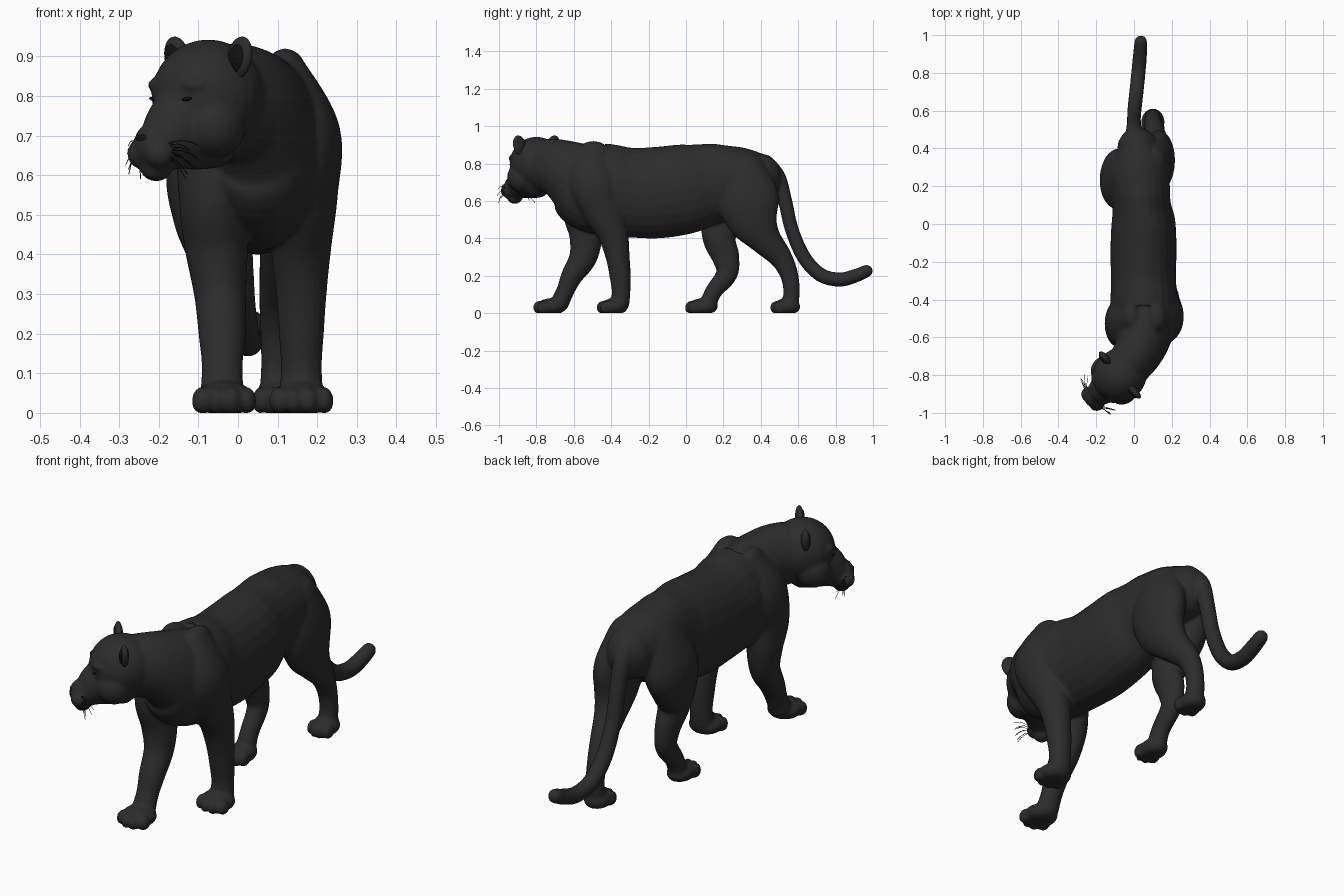
import bpy, bmesh, math, random
from mathutils import Vector, Matrix

cube = bpy.data.objects.get("Cube")
if cube:
    bpy.data.objects.remove(cube, do_unlink=True)
random.seed(4)
IDENT = Matrix.Identity(4)
# The head is turned towards the animal's right
HEAD = Matrix.Translation((-0.075, -0.8, 0.8)) @ Matrix.Rotation(-0.85, 4, 'Z')


def material(name, value):
    mat = bpy.data.materials.new(name)
    mat.use_nodes = True
    colour = (value, value, value, 1)
    mat.diffuse_color = colour
    shader = mat.node_tree.nodes["Principled BSDF"]
    shader.inputs["Base Color"].default_value = colour
    shader.inputs["Roughness"].default_value = 0.8
    return mat


FUR = material("black fur", 0.025)
DARK = material("deep black", 0.006)


def spline(pts, steps=6):
    """Smooth path through rows of x, y, z, half width, half depth."""
    out = []
    for i in range(len(pts) - 1):
        a, b, c, d = (pts[max(0, min(len(pts) - 1, i + k))] for k in (-1, 0, 1, 2))
        for s in range(steps):
            t = s / steps
            out.append([0.5 * (2 * q + (r - p) * t + (2 * p - 5 * q + 4 * r - u) * t * t
                               + (3 * q - p - 3 * r + u) * t ** 3)
                        for p, q, r, u in zip(a, b, c, d)])
    out.append(list(pts[-1]))
    return out


def tube(bm, pts, matrix=IDENT, sides=24):
    """Closed elliptical loft with rounded ends."""
    path = spline(pts)
    centres = [Vector(p[:3]) for p in path]
    sections = []
    for i, p in enumerate(path):
        t = (centres[min(i + 1, len(path) - 1)] - centres[max(i - 1, 0)]).normalized()
        sections.append((centres[i], t, p[3], p[4]))

    def cap(section, sign):
        c, t, ra, rb = section
        r = min(ra, rb)
        return [(c + t * sign * r * math.sin(a), t, ra * math.cos(a), rb * math.cos(a))
                for a in map(math.radians, (25, 50, 70, 83))]

    sections = cap(sections[0], -1)[::-1] + sections + cap(sections[-1], 1)
    rings = []
    for c, t, ra, rb in sections:
        u = Vector((1, 0, 0))
        u = (u - t * u.dot(t)).normalized()
        v = u.cross(t)
        ring = []
        for k in range(sides):
            a = math.tau * k / sides
            co = matrix @ (c + u * ra * math.cos(a) + v * rb * math.sin(a))
            co.z = max(co.z, 0)
            ring.append(bm.verts.new(co))
        rings.append(ring)
    for r1, r2 in zip(rings, rings[1:]):
        for k in range(sides):
            n = (k + 1) % sides
            bm.faces.new((r1[k], r1[n], r2[n], r2[k]))
    bm.faces.new(rings[0][::-1])
    bm.faces.new(rings[-1])


def blob(bm, centre, radii, matrix=IDENT, roll=0):
    """Ellipsoid, flattened where it meets the ground."""
    m = (matrix @ Matrix.Translation(centre) @ Matrix.Rotation(roll, 4, 'Y')
         @ Matrix.Diagonal((*radii, 1)))
    made = bmesh.ops.create_uvsphere(bm, u_segments=24, v_segments=16, radius=1, matrix=m)
    for v in made["verts"]:
        v.co.z = max(v.co.z, 0)


def paw(bm, x, y, w, length):
    blob(bm, (x, y, 0.035), (w, length, 0.045))
    for k in (-1.5, -0.5, 0.5, 1.5):
        ahead = 0.8 if abs(k) < 1 else 0.55
        blob(bm, (x + k * w * 0.48, y - length * ahead, 0.03), (w * 0.3, 0.034, 0.036))


def finish(bm, name, mat):
    bmesh.ops.recalc_face_normals(bm, faces=bm.faces[:])
    mesh = bpy.data.meshes.new(name)
    bm.to_mesh(mesh)
    bm.free()
    mesh.materials.append(mat)
    for poly in mesh.polygons:
        poly.use_smooth = True
    obj = bpy.data.objects.new(name, mesh)
    bpy.context.collection.objects.link(obj)
    return obj


body = bmesh.new()

# Torso and neck
tube(body, [(.02, .40, .725, .11, .13), (.03, .30, .725, .15, .165), (.035, .20, .705, .155, .205),
            (.04, .10, .685, .155, .222), (.05, 0, .665, .17, .24), (.05, -.15, .645, .175, .245),
            (.05, -.30, .645, .172, .24), (.055, -.42, .66, .18, .245), (.055, -.52, .68, .165, .235),
            (.05, -.60, .735, .145, .19), (.02, -.68, .775, .13, .157), (-.03, -.75, .79, .12, .145)])

# Left front leg, standing
tube(body, [(.12, -.49, .87, .05, .08), (.17, -.50, .71, .088, .13), (.168, -.45, .56, .085, .11),
            (.16, -.39, .42, .076, .082), (.16, -.365, .30, .064, .064), (.16, -.352, .20, .057, .057),
            (.16, -.347, .12, .052, .05), (.16, -.352, .055, .055, .05)])
paw(body, .16, -.385, .08, .075)

# Right front leg, reaching forward
tube(body, [(-.01, -.48, .85, .05, .08), (-.06, -.51, .70, .088, .13), (-.065, -.55, .55, .085, .11),
            (-.055, -.535, .42, .08, .09), (-.045, -.55, .30, .066, .075), (-.04, -.61, .20, .06, .058),
            (-.04, -.645, .12, .052, .048), (-.04, -.675, .055, .055, .05)])
paw(body, -.035, -.72, .08, .08)

# Left hind leg, stretched back
tube(body, [(.09, .30, .76, .09, .13), (.125, .33, .62, .09, .165), (.13, .36, .50, .08, .14),
            (.12, .42, .40, .066, .09), (.105, .505, .30, .052, .062), (.10, .55, .21, .044, .049),
            (.10, .565, .12, .042, .044), (.10, .557, .055, .046, .045)])
paw(body, .10, .54, .062, .072)

# Right hind leg, stepping forward
tube(body, [(-.03, .27, .76, .09, .13), (-.085, .24, .62, .095, .16), (-.08, .20, .50, .085, .13),
            (-.06, .178, .40, .068, .09), (-.05, .212, .30, .052, .074), (-.045, .218, .21, .045, .058),
            (-.04, .15, .12, .042, .046), (-.04, .12, .055, .046, .045)])
paw(body, -.04, .09, .062, .08)

# Tail
tube(body, [(.01, .42, .80, .045, .05), (.0, .49, .73, .042, .042), (.0, .53, .60, .038, .038),
            (.0, .565, .45, .037, .037), (.005, .63, .30, .038, .038), (.015, .72, .205, .038, .038),
            (.025, .82, .18, .038, .038), (.032, .90, .198, .037, .037), (.036, .965, .225, .034, .034)])

# Skull, muzzle, chin, brows and cheeks
blob(body, (0, 0, 0), (.14, .147, .143), HEAD)
tube(body, [(0, -.02, -.06, .11, .13), (0, -.10, -.09, .086, .105),
            (0, -.155, -.12, .066, .075), (0, -.172, -.127, .06, .066)], HEAD)
blob(body, (0, -.175, -.18), (.042, .04, .036), HEAD)
for s in (-1, 1):
    blob(body, (s * .033, -.19, -.145), (.04, .042, .04), HEAD)
    blob(body, (s * .06, -.098, .028), (.042, .04, .022), HEAD)
    blob(body, (s * .075, -.04, -.075), (.07, .08, .08), HEAD)

# Fuse the forms into one smooth skin
skin = finish(body, "body", FUR)
remesh = skin.modifiers.new("fuse", 'REMESH')
remesh.mode = 'VOXEL'
remesh.voxel_size = 0.008
remesh.use_smooth_shade = True
relax = skin.modifiers.new("relax", 'SMOOTH')
relax.factor = 0.5
relax.iterations = 6

# Ears, eyes and whiskers on both sides
for s, side in ((-1, "right"), (1, "left")):
    ear = bmesh.new()
    blob(ear, (s * .118, .0, .095), (.042, .02, .058), HEAD, s * .45)
    finish(ear, side + "_ear", FUR)
    inner = bmesh.new()
    blob(inner, (s * .12, -.015, .095), (.027, .008, .038), HEAD, s * .45)
    finish(inner, side + "_ear_inside", DARK)
    eye = bmesh.new()
    blob(eye, (s * .06, -.127, -.008), (.02, .009, .005), HEAD, s * -.15)
    finish(eye, side + "_eye", DARK)

    curve = bpy.data.curves.new(side + "_whiskers", 'CURVE')
    curve.dimensions = '3D'
    curve.bevel_depth = 0.0012
    curve.bevel_resolution = 0
    curve.materials.append(DARK)
    for i in range(8):
        root = Vector((s * .055, -.195 + .006 * (i % 3), -.125 - .005 * i))
        tip = Vector((s * random.uniform(.1, .13), random.uniform(-.18, -.13), -.125 - .012 * i))
        line = curve.splines.new('POLY')
        line.points.add(4)
        for k, point in enumerate(line.points):
            t = k / 4
            co = root.lerp(tip, t) + Vector((0, 0, .05 * t * (1 - t)))
            point.co = (*(HEAD @ co), 1)
    bpy.context.collection.objects.link(bpy.data.objects.new(side + "_whiskers", curve))

# Nose
nose = bmesh.new()
blob(nose, (0, -.218, -.108), (.024, .014, .014), HEAD)
finish(nose, "nose", DARK)
